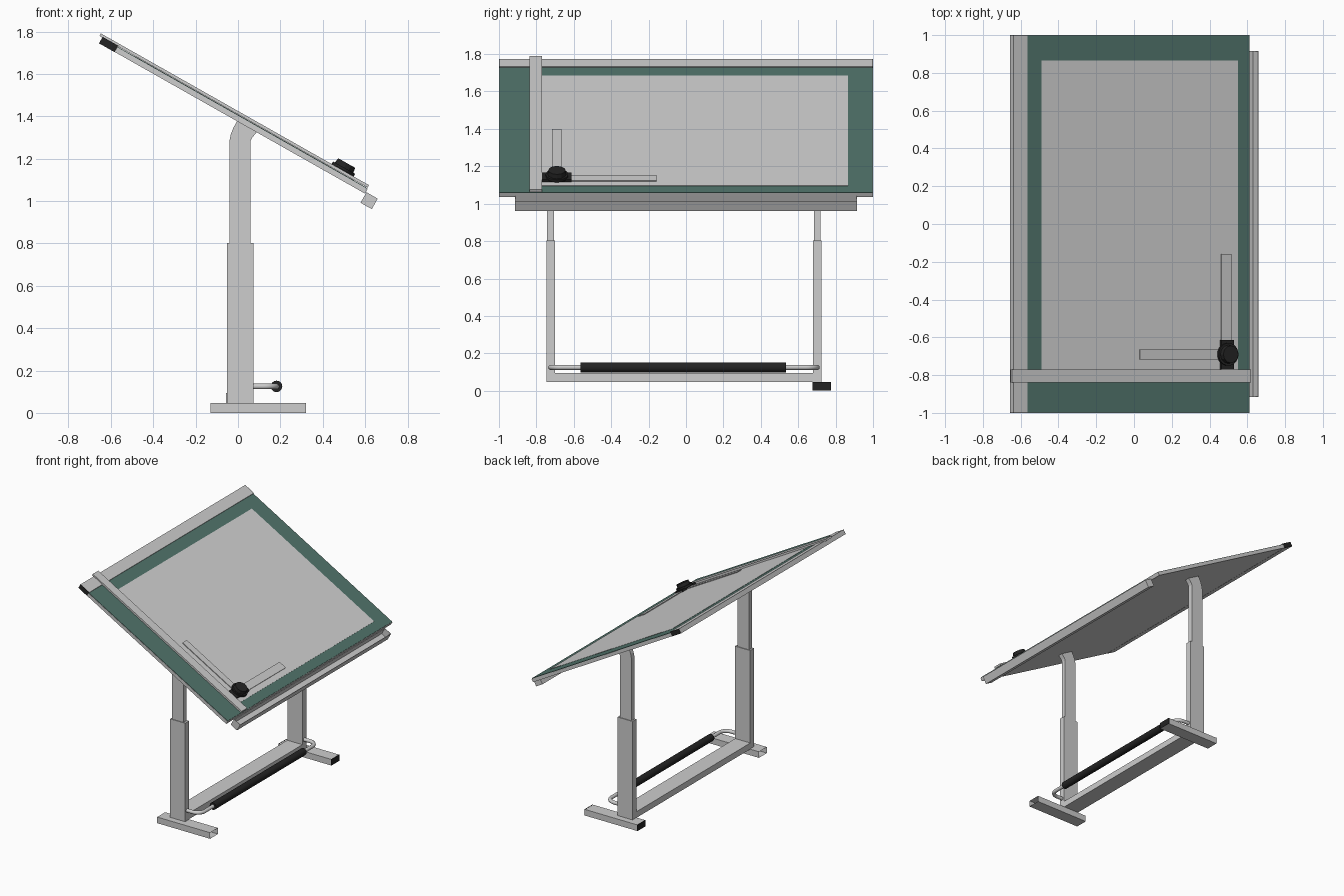
import bpy, bmesh, math
from mathutils import Matrix, Vector

if "Cube" in bpy.data.objects:
    bpy.data.objects.remove(bpy.data.objects["Cube"])


def mat(name, r, g, b):
    m = bpy.data.materials.new(name)
    m.diffuse_color = (r, g, b, 1)
    m.use_nodes = True
    m.node_tree.nodes["Principled BSDF"].inputs["Base Color"].default_value = m.diffuse_color
    return m


GREY = mat("light grey metal", 0.61, 0.61, 0.61)
PAPER = mat("paper grey", 0.64, 0.64, 0.64)
GREEN = mat("board green", 0.083, 0.175, 0.148)
BLACK = mat("black plastic", 0.017, 0.017, 0.017)

# tilted frame of the board: local x runs down the slope, local z is its normal
TILT = Matrix.Rotation(math.radians(29.5), 4, 'Y')
FLAT = Matrix.Identity(4)


def finish(name, bm, material, frame):
    bmesh.ops.transform(bm, matrix=frame, verts=bm.verts)
    me = bpy.data.meshes.new(name)
    bm.to_mesh(me)
    bm.free()
    me.materials.append(material)
    ob = bpy.data.objects.new(name, me)
    bpy.context.collection.objects.link(ob)
    return ob


def box(name, xs, ys, zs, material, frame=FLAT, open_dir=None):
    """Box from ranges; faces along +-open_dir may be left out."""
    bm = bmesh.new()
    bmesh.ops.create_cube(bm, size=1)
    if open_dir:
        gone = [f for f in bm.faces if any(f.normal.dot(Vector(d)) > 0.9 for d in open_dir)]
        bmesh.ops.delete(bm, geom=gone, context='FACES')
    for v in bm.verts:
        v.co = [r[0] + (c + 0.5) * (r[1] - r[0]) for c, r in zip(v.co, (xs, ys, zs))]
    return finish(name, bm, material, frame)


def cylinder(name, center, r1, r2, depth, material, sides=24, axis='Z', frame=FLAT):
    bm = bmesh.new()
    bmesh.ops.create_cone(bm, cap_ends=True, segments=sides, radius1=r1, radius2=r2, depth=depth)
    if axis == 'Y':
        bmesh.ops.rotate(bm, verts=bm.verts, matrix=Matrix.Rotation(math.pi / 2, 3, 'X'))
    bmesh.ops.translate(bm, verts=bm.verts, vec=center)
    return finish(name, bm, material, frame)


def extrude_xz(name, pts, y0, y1, material):
    bm = bmesh.new()
    f = bm.faces.new([bm.verts.new((x, y0, z)) for x, z in pts])
    ext = bmesh.ops.extrude_face_region(bm, geom=[f])
    bmesh.ops.translate(bm, vec=(0, y1 - y0, 0),
                        verts=[v for v in ext['geom'] if isinstance(v, bmesh.types.BMVert)])
    bmesh.ops.recalc_face_normals(bm, faces=bm.faces)
    return finish(name, bm, material, FLAT)


def smooth(ob):
    bpy.ops.object.select_all(action='DESELECT')
    ob.select_set(True)
    bpy.context.view_layer.objects.active = ob
    bpy.ops.object.shade_smooth_by_angle(angle=math.radians(40))


# ---- drawing board ----
box("board_panel", (-1.345, 0.012), (-1, 1), (1.196, 1.221), GREY, TILT)
box("board_mat", (-1.345, 0.010), (-0.998, 0.998), (1.221, 1.224), GREEN, TILT)
box("paper_sheet", (-1.255, -0.0605), (-0.82, 0.866), (1.224, 1.2255), PAPER, TILT)

# top guide rail with black end caps
box("guide_rail", (-1.430, -1.345), (-0.997, 0.997), (1.195, 1.230), GREY, TILT)
for s, side in ((-1, "left"), (1, "right")):
    box("rail_cap_" + side, (-1.430, -1.345), sorted((s * 0.996, s * 1.0)),
        (1.195, 1.230), BLACK, TILT)

# sliding arm
box("sliding_arm", (-1.445, 0.009), (-0.838, -0.771), (1.2262, 1.240), GREY, TILT)

# drafting head and its two rulers
box("ruler_across", (-0.164, -0.104), (-0.66, -0.158), (1.2275, 1.233), GREY, TILT)
box("ruler_along", (-0.662, -0.16), (-0.717, -0.665), (1.2275, 1.233), GREY, TILT)
box("head_base", (-0.172, -0.096), (-0.771, -0.613), (1.2265, 1.243), BLACK, TILT)
smooth(cylinder("head_plate", (-0.134, -0.69, 1.246), 0.06, 0.06, 0.016, BLACK, 24, frame=TILT))
cylinder("head_knob", (-0.134, -0.69, 1.266), 0.05, 0.046, 0.026, BLACK, 12, frame=TILT)

# pencil tray, open at the top
tray = box("pencil_tray", (0.015, 0.076), (-0.915, 0.915), (1.148, 1.205), GREY, TILT,
           open_dir=[(0, 0, 1)])
wall = tray.modifiers.new("wall", 'SOLIDIFY')
wall.thickness = 0.004
wall.offset = -1

# ---- legs, mirrored about the stand's own middle ----
MID = -0.011
head = [(-0.041, 0.78), (0.058, 0.78), (0.058, 1.28), (0.065, 1.296), (0.089, 1.326),
        (-0.004, 1.378), (-0.022, 1.345), (-0.034, 1.315), (-0.041, 1.28)]
for s, side in ((-1, "left"), (1, "right")):
    def span(a, b):
        return tuple(sorted((MID + s * a, MID + s * b)))
    box("lower_leg_" + side, (-0.053, 0.074), span(0.689, 0.736), (0.046, 0.803), GREY)
    y0, y1 = span(0.695, 0.731)
    extrude_xz("upper_leg_" + side, head, y0, y1, GREY)
    # foot is an open tube; only the right one carries end caps
    box("foot_" + side, (-0.13, 0.32), span(0.688, 0.784), (0, 0.047), GREY,
        open_dir=[(1, 0, 0), (-1, 0, 0)])
    if s > 0:
        for x, end in ((-0.13, "back"), (0.316, "front")):
            box("foot_cap_" + end, (x - 0.0005, x + 0.0045), span(0.687, 0.785),
                (0.001, 0.0475), BLACK)

# crossbar between the legs
box("crossbar", (-0.056, 0.072), (-0.70, 0.678), (0.047, 0.094), GREY)

# ---- foot rest: bent rod with a padded grip ----
path, R, X, Z, H = [(0.06, -0.723)], 0.06, 0.182, 0.125, 0.712
for i in range(9):
    a = math.pi / 2 * i / 8
    path.append((X - R + R * math.sin(a), MID - H + R - R * math.cos(a)))
path += [(x, 2 * MID - y) for x, y in reversed(path)]
cu = bpy.data.curves.new("foot_rest_rod", 'CURVE')
cu.dimensions = '3D'
cu.bevel_depth = 0.014
cu.bevel_resolution = 3
cu.use_fill_caps = True
sp = cu.splines.new('POLY')
sp.points.add(len(path) - 1)
for p, (x, y) in zip(sp.points, path):
    p.co = (x, y, Z, 1)
cu.materials.append(GREY)
rod = bpy.data.objects.new("foot_rest_rod", cu)
bpy.context.collection.objects.link(rod)
bpy.context.view_layer.objects.active = rod
rod.select_set(True)
bpy.ops.object.select_all(action='DESELECT')
rod.select_set(True)
bpy.ops.object.convert(target='MESH')
smooth(bpy.context.view_layer.objects.active)
smooth(cylinder("foot_rest_grip", (X, -0.015, Z), 0.027, 0.027, 1.10, BLACK, 20, 'Y'))
